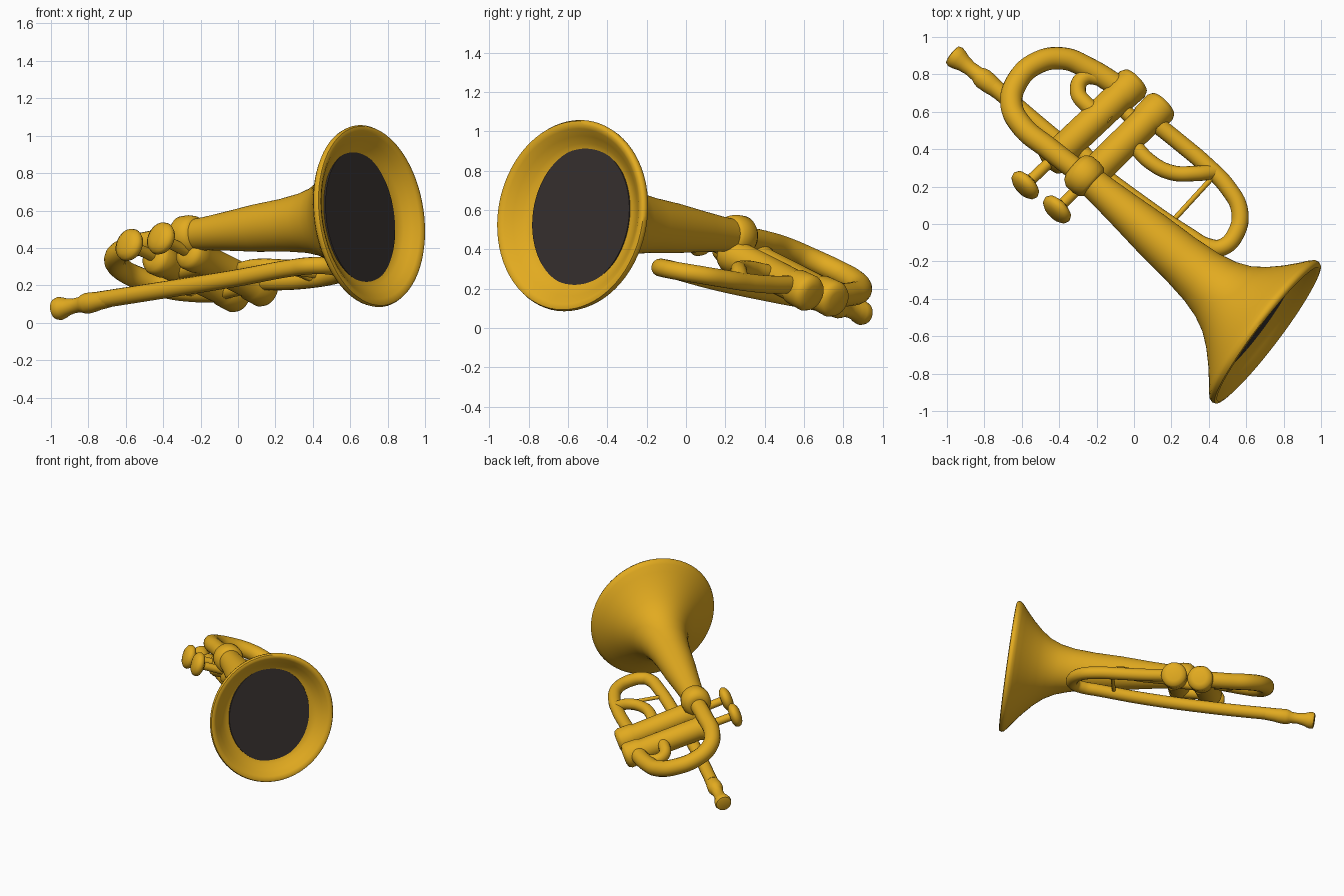
import bpy, bmesh, math
from mathutils import Vector

cube = bpy.data.objects.get("Cube")
if cube:
    bpy.data.objects.remove(cube, do_unlink=True)


def material(name, colour, rough):
    m = bpy.data.materials.new(name)
    m.use_nodes = True
    m.diffuse_color = colour
    b = m.node_tree.nodes["Principled BSDF"]
    b.inputs["Base Color"].default_value = colour
    b.inputs["Roughness"].default_value = rough
    return m


brass = material("golden brass", (0.76, 0.405, 0.014, 1), 0.4)
dark = material("dark interior", (0.036, 0.029, 0.027, 1), 0.7)


def finish(obj, mat):
    obj.data.materials.clear()
    obj.data.materials.append(mat)
    bpy.ops.object.select_all(action="DESELECT")
    obj.select_set(True)
    bpy.context.view_layer.objects.active = obj
    bpy.ops.object.shade_smooth_by_angle(angle=math.radians(50))
    return obj


def lathe(name, start, end, profile, mat=brass, widen=1.0, lean=(0, 0), segments=48):
    """Spin (distance, radius) pairs about the line from start towards end.
    lean slants the rings along the axis, sideways and upward."""
    start = Vector(start)
    axis = (Vector(end) - start).normalized()
    side = axis.cross(Vector((0, 0, 1))).normalized()
    up = side.cross(axis)
    side_dir = side * widen + axis * lean[0]
    up_dir = up + axis * lean[1]
    bm = bmesh.new()
    rings = []
    for dist, radius in profile:
        ring = []
        for i in range(segments):
            a = math.tau * i / segments
            offset = side_dir * math.cos(a) + up_dir * math.sin(a)
            ring.append(bm.verts.new(start + axis * dist + offset * radius))
        rings.append(ring)
    for a, b in zip(rings, rings[1:]):
        for i in range(segments):
            j = (i + 1) % segments
            bm.faces.new((a[i], a[j], b[j], b[i]))
    bm.faces.new(rings[0])
    bm.faces.new(rings[-1])
    bmesh.ops.recalc_face_normals(bm, faces=bm.faces)
    mesh = bpy.data.meshes.new(name)
    bm.to_mesh(mesh)
    bm.free()
    obj = bpy.data.objects.new(name, mesh)
    bpy.context.collection.objects.link(obj)
    return finish(obj, mat)


def tube(name, points, radius):
    """Round tube along a smooth path, turned into a mesh."""
    curve = bpy.data.curves.new(name, "CURVE")
    curve.dimensions = "3D"
    curve.bevel_depth = radius
    curve.bevel_resolution = 6
    curve.resolution_u = 10
    curve.use_fill_caps = True
    spline = curve.splines.new("BEZIER")
    spline.bezier_points.add(len(points) - 1)
    for bp, p in zip(spline.bezier_points, points):
        bp.co = p
        bp.handle_left_type = bp.handle_right_type = "AUTO"
    obj = bpy.data.objects.new(name, curve)
    bpy.context.collection.objects.link(obj)
    bpy.ops.object.select_all(action="DESELECT")
    obj.select_set(True)
    bpy.context.view_layer.objects.active = obj
    bpy.ops.object.convert(target="MESH")
    return finish(bpy.context.view_layer.objects.active, brass)


# Flared bell with rolled lip, and the dark throat inside it
bell_start, bell_end = (-0.28, 0.27, 0.465), (0.70, -0.575, 0.57)
slant = (0.06, -0.05)
lathe("bell", bell_start, bell_end, [
    (0.0, 0.08), (0.15, 0.09), (0.3, 0.105), (0.5, 0.127), (0.7, 0.142),
    (0.85, 0.162), (0.95, 0.188), (1.03, 0.226), (1.1, 0.28), (1.17, 0.35),
    (1.23, 0.42), (1.265, 0.465), (1.285, 0.485), (1.303, 0.49),
    (1.318, 0.483), (1.322, 0.465), (1.31, 0.445), (1.28, 0.41),
    (1.25, 0.375), (1.23, 0.335)],
    widen=0.96, lean=slant, segments=72)
lathe("bell_throat", bell_start, bell_end, [(1.228, 0.358), (1.237, 0.355)],
      dark, widen=0.86, lean=slant, segments=72)
lathe("bell_collar", bell_start, bell_end, [
    (-0.06, 0.06), (-0.05, 0.085), (-0.02, 0.106), (0.03, 0.108),
    (0.07, 0.1), (0.09, 0.08)])

# Large bow from the collar round to the first valve
tube("rear_bow", [
    (-0.27, 0.26, 0.46), (-0.45, 0.40, 0.435), (-0.6, 0.525, 0.395),
    (-0.655, 0.64, 0.345), (-0.62, 0.77, 0.285), (-0.52, 0.86, 0.235),
    (-0.38, 0.885, 0.19), (-0.24, 0.83, 0.17), (-0.06, 0.72, 0.17)], 0.06)

# Two valves: casing with bottom cap, stem and finger button
valves = [("first", (-0.60, 0.19, 0.425), (0.015, 0.77, 0.135), 0.20),
          ("second", (-0.43, 0.06, 0.46), (0.16, 0.645, 0.165), 0.22)]
for label, top, bottom, cap in valves:
    length = (Vector(bottom) - Vector(top)).length
    lathe(label + "_valve_casing", top, bottom, [
        (cap, 0.045), (cap + 0.015, 0.08), (cap + 0.04, 0.092),
        (cap + 0.1, 0.09), (cap + 0.12, 0.083), (length - 0.15, 0.083),
        (length - 0.13, 0.092), (length - 0.035, 0.095),
        (length - 0.01, 0.083), (length, 0.05)])
    lathe(label + "_valve_stem", top, bottom, [(0.02, 0.03), (cap + 0.02, 0.03)],
          segments=20)
    lathe(label + "_valve_button", top, bottom, [
        (-0.016, 0.03), (-0.008, 0.06), (0.008, 0.083), (0.03, 0.09),
        (0.05, 0.08), (0.065, 0.05)])

# Bridges between the valves and up to the bell tube
tube("valve_bridge_low", [(-0.1, 0.65, 0.16), (0.03, 0.53, 0.19)], 0.04)
tube("valve_bridge_high", [(-0.33, 0.44, 0.27), (-0.2, 0.3, 0.3)], 0.045)
tube("bell_bridge", [(-0.25, 0.26, 0.35), (-0.25, 0.25, 0.46)], 0.06)

# Lead pipe running into the front bow and back to the second valve
tube("lead_pipe_and_front_bow", [
    (-0.75, 0.735, 0.12), (-0.4, 0.44, 0.175), (0.0, 0.135, 0.24),
    (0.3, -0.07, 0.295), (0.39, -0.12, 0.305), (0.47, -0.125, 0.305),
    (0.545, -0.05, 0.29), (0.565, 0.07, 0.27), (0.505, 0.19, 0.25),
    (0.38, 0.32, 0.23), (0.25, 0.43, 0.22), (0.1, 0.55, 0.22)], 0.046)

# Mouthpiece with its cup and receiver sleeve
lathe("mouthpiece", (-0.97, 0.905, 0.073), (-0.6, 0.615, 0.143), [
    (-0.005, 0.04), (0, 0.056), (0.02, 0.062), (0.045, 0.057),
    (0.075, 0.046), (0.12, 0.039), (0.17, 0.042), (0.185, 0.05),
    (0.21, 0.056), (0.26, 0.053), (0.29, 0.048), (0.36, 0.044)])

# Short tuning slides on either side of the valves
tube("first_slide", [
    (-0.04, 0.72, 0.17), (-0.18, 0.78, 0.175), (-0.27, 0.78, 0.19),
    (-0.3, 0.71, 0.21), (-0.25, 0.635, 0.24), (-0.13, 0.55, 0.25)], 0.043)
tube("second_slide", [
    (0.0, 0.42, 0.28), (0.09, 0.33, 0.3), (0.2, 0.275, 0.3),
    (0.33, 0.27, 0.285), (0.43, 0.28, 0.24)], 0.041)

# Thin brace across the front bow
tube("front_bow_brace", [(0.43, 0.26, 0.25), (0.21, 0.02, 0.28)], 0.014)
